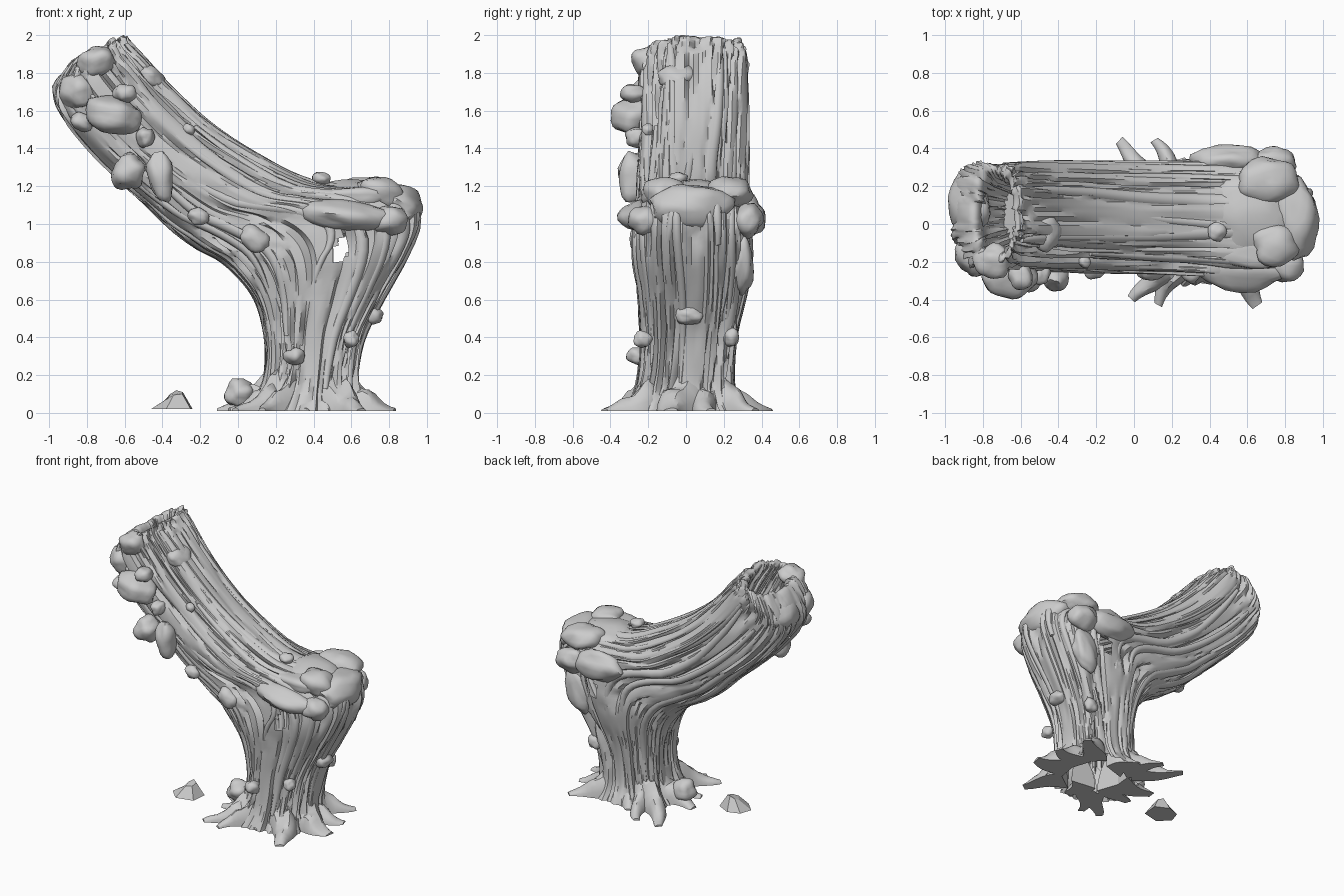
import bpy, bmesh, math, random
from mathutils import Vector, Matrix, noise

random.seed(4)

# Trunk sections: left/lower edge (x, z), right/upper edge (x, z), half width in y, centre y
RINGS = [
    (0.03, 0.01, 0.68, 0.01, 0.31, 0.00), (0.12, 0.12, 0.63, 0.12, 0.26, 0.00),
    (0.15, 0.28, 0.63, 0.25, 0.245, 0.01), (0.14, 0.45, 0.67, 0.42, 0.25, 0.02),
    (0.10, 0.60, 0.78, 0.63, 0.275, 0.03), (0.02, 0.72, 0.90, 0.84, 0.30, 0.03),
    (-0.08, 0.81, 0.96, 1.00, 0.30, 0.03), (-0.20, 0.87, 0.92, 1.13, 0.29, 0.03),
    (-0.30, 0.94, 0.72, 1.19, 0.28, 0.03), (-0.38, 1.01, 0.40, 1.22, 0.275, 0.035),
    (-0.47, 1.10, 0.10, 1.36, 0.275, 0.035), (-0.60, 1.22, -0.15, 1.52, 0.275, 0.04),
    (-0.75, 1.36, -0.36, 1.71, 0.275, 0.04), (-0.90, 1.53, -0.50, 1.87, 0.275, 0.04),
    (-0.97, 1.65, -0.57, 1.95, 0.275, 0.045), (-0.955, 1.75, -0.60, 1.985, 0.27, 0.05),
    (-0.87, 1.87, -0.62, 1.985, 0.25, 0.05), (-0.81, 1.86, -0.64, 1.95, 0.21, 0.05),
    (-0.78, 1.70, -0.56, 1.82, 0.18, 0.05), (-0.68, 1.55, -0.50, 1.68, 0.14, 0.05)]


def ring_at(u):
    """Smooth interpolation of the sections, u from 0 to 1."""
    s = min(max(u, 0), 0.99999) * (len(RINGS) - 1)
    i, t = int(s), s % 1
    p = [RINGS[min(max(i + k, 0), len(RINGS) - 1)] for k in (-1, 0, 1, 2)]
    return [0.5 * (2 * b + (c - a) * t + (2 * a - 5 * b + 4 * c - d) * t * t
                   + (3 * b - a - 3 * c + d) * t ** 3) for a, b, c, d in zip(*p)]


def surface(u, a, off=0.0):
    lx, lz, rx, rz, hw, cy = ring_at(u)
    se = lambda v: math.copysign(abs(v) ** 0.78, v)
    c = Vector(((lx + rx) / 2, cy, (lz + rz) / 2))
    d = Vector(((rx - lx) / 2, 0, (rz - lz) / 2)) * se(math.cos(a)) + Vector((0, hw * se(math.sin(a)), 0))
    return c + d + d.normalized() * off


def bark(u, a):
    """Long grooves running up the wood plus broad unevenness."""
    p = Vector((math.cos(a), math.sin(a), 0))
    n = noise.noise(p * 4.2 + Vector((0, 0, u * 2.6)))
    m = noise.noise(p * 8 + Vector((5, 2, u * 4)))
    return (0.015 - 0.04 * max(0, 1 - abs(n) / 0.14) - 0.014 * max(0, 1 - abs(m) / 0.15)
            + 0.03 * noise.noise(p * 2 + Vector((9, 1, u * 5))))


def finish(name, bm, angle=40):
    bmesh.ops.recalc_face_normals(bm, faces=bm.faces)
    me = bpy.data.meshes.new(name)
    bm.to_mesh(me)
    bm.free()
    me.shade_smooth()
    me.set_sharp_from_angle(angle=math.radians(angle))
    ob = bpy.data.objects.new(name, me)
    bpy.context.collection.objects.link(ob)
    return ob


def skin(bm, rows):
    for r, s in zip(rows, rows[1:]):
        for j in range(len(r)):
            k = (j + 1) % len(r)
            bm.faces.new((r[j], r[k], s[k], s[j]))


# Leaning hollow trunk
NU, NA = 120, 128
bm = bmesh.new()
rows = []
for i in range(NU + 1):
    u = i / NU
    row = []
    for j in range(NA):
        a = 2 * math.pi * j / NA
        fade = 1 if u < 0.8 else 0.6
        p = surface(u, a, bark(u, a) * fade)
        if 0.82 < u < 0.91:  # ragged broken rim
            p.z += 0.03 * noise.noise(Vector((math.cos(a) * 3, math.sin(a) * 3, 7)))
        p.z = min(max(p.z, 0.01), 2.0)
        row.append(bm.verts.new(p))
    rows.append(row)
skin(bm, rows)
bm.faces.new(rows[-1])
# Small gap in the fork
gap = [f for f in bm.faces if len(f.verts) == 4 and abs(f.calc_center_median().y - 0.03) > 0.15
       and ((f.calc_center_median().x - 0.55 - 0.3 * (f.calc_center_median().z - 0.87)) / 0.04) ** 2
       + ((f.calc_center_median().z - 0.87) / 0.075) ** 2 < 1]
bmesh.ops.delete(bm, geom=gap, context='FACES')
finish("trunk", bm, 35)


# Raised strands of wood along the trunk
def strand(name, a, u0, u1, r, bend):
    bm = bmesh.new()
    rows = []
    for i in range(25):
        t = i / 24
        u = u0 + (u1 - u0) * t
        ang = a + bend * math.sin(t * math.pi * 1.3) + 0.04 * math.sin(9 * t + a)
        c = surface(u, ang, 0.0)
        tan = (surface(u + 0.01, ang) - surface(u - 0.01, ang)).normalized()
        out = surface(u, ang, 1.0) - c
        side = tan.cross(out).normalized()
        w = r * math.sin(math.pi * (0.06 + 0.88 * t)) ** 0.5
        rows.append([bm.verts.new(c + side * math.cos(q) * w * 1.3 + out * math.sin(q) * w)
                     for q in (k * math.pi / 4 for k in range(8))])
    skin(bm, rows)
    bm.faces.new(rows[0])
    bm.faces.new(rows[-1])
    finish(name, bm, 50)


for k in range(16):
    a = 2 * math.pi * (k + random.uniform(-0.3, 0.3)) / 16
    u0 = random.uniform(0.04, 0.3)
    strand(f"wood_strand_{k + 1}", a, u0, random.uniform(0.55, 0.76),
           random.uniform(0.016, 0.028), random.uniform(-0.12, 0.12))


# Rounded burls and growths: centre, radii, tilt about y in degrees
def burl(name, c, r, tilt=0, rough=0.25):
    bm = bmesh.new()
    bmesh.ops.create_icosphere(bm, subdivisions=3, radius=1)
    m = Matrix.Translation(c) @ Matrix.Rotation(math.radians(tilt), 4, 'Y')
    seed = Vector(c) * 11
    for v in bm.verts:
        v.co *= 1 + rough * noise.noise(v.co * 1.4 + seed)
        v.co = m @ Vector([x * s for x, s in zip(v.co, r)])
        v.co.z = max(v.co.z, 0.01)
    finish(name, bm, 45)


LOG_BURLS = [
    ((-0.66, -0.28, 1.58), (0.15, 0.12, 0.10), 10), ((-0.60, -0.28, 1.69), (0.065, 0.07, 0.05), 0),
    ((-0.75, -0.20, 1.86), (0.10, 0.09, 0.08), -25), ((-0.83, -0.22, 1.54), (0.06, 0.06, 0.05), 30),
    ((-0.49, -0.26, 1.46), (0.05, 0.06, 0.055), 0), ((-0.58, -0.27, 1.28), (0.09, 0.09, 0.10), 30),
    ((-0.41, -0.28, 1.25), (0.07, 0.08, 0.13), -8), ((-0.21, -0.25, 1.04), (0.06, 0.04, 0.045), 20),
    ((0.09, -0.25, 0.92), (0.09, 0.05, 0.06), 35), ((-0.46, -0.05, 1.78), (0.085, 0.10, 0.055), 40),
    ((-0.26, -0.20, 1.50), (0.035, 0.03, 0.03), 40), ((0.44, -0.04, 1.24), (0.05, 0.05, 0.035), 15),
    ((-0.87, 0.10, 1.72), (0.10, 0.17, 0.12), 40), ((-0.84, -0.16, 1.70), (0.11, 0.11, 0.10), 40)]
STUMP_BURLS = [
    ((0.56, -0.24, 1.05), (0.23, 0.11, 0.08), 5), ((0.62, -0.13, 1.14), (0.20, 0.11, 0.06), 0),
    ((0.75, -0.11, 1.16), (0.13, 0.11, 0.09), 15), ((0.71, 0.22, 1.17), (0.17, 0.13, 0.085), 8),
    ((0.85, 0.03, 1.09), (0.14, 0.22, 0.12), 25), ((0.50, 0.34, 1.04), (0.19, 0.08, 0.11), 0),
    ((0.74, 0.33, 1.02), (0.12, 0.08, 0.09), 0), ((0.80, -0.22, 1.02), (0.10, 0.09, 0.08), 0),
    ((0.60, 0.05, 1.16), (0.22, 0.20, 0.07), 0), ((0.70, 0.30, 0.78), (0.09, 0.06, 0.16), 20)]
KNOTS = [
    ((0.30, -0.25, 0.30), (0.055, 0.06, 0.045), 0), ((0.60, -0.23, 0.39), (0.04, 0.05, 0.045), 0),
    ((0.71, 0.02, 0.52), (0.06, 0.08, 0.05), 20), ((0.60, 0.24, 0.40), (0.05, 0.04, 0.05), 0),
    ((0.01, 0.00, 0.10), (0.08, 0.08, 0.08), 0)]
for label, items in (("log_burl", LOG_BURLS), ("stump_burl", STUMP_BURLS), ("bark_knot", KNOTS)):
    for n, (c, r, tilt) in enumerate(items):
        burl(f"{label}_{n + 1}", c, r, tilt)


# Flat spreading roots
def root(name, tip, w0, h0):
    base = Vector((0.37 + (tip[0] - 0.37) * 0.42, tip[1] * 0.42, 0))
    end = Vector((tip[0], tip[1], 0))
    side = Vector((-(end - base).y, (end - base).x, 0)).normalized()
    bm = bmesh.new()
    rows = []
    for i in range(11):
        t = i / 10
        c = base.lerp(end, t) + side * 0.02 * math.sin(5 * t + tip[0] * 9)
        w, h = w0 * (1 - 0.72 * t), h0 * (1 - t) ** 1.4 + 0.015
        row = []
        for k in range(9):
            q = math.pi * k / 8
            v = c + side * w * math.cos(q)
            v.z = 0.01 + h * math.sin(q) * (1 + 0.5 * noise.noise(v * 12))
            row.append(bm.verts.new(v))
        rows.append(row)
    skin(bm, rows)
    bm.faces.new(rows[0])
    bm.faces.new(rows[-1])
    finish(name, bm, 30)


ROOTS = [(-0.11, 0.05, 0.11, 0.22), (-0.09, 0.43, 0.09, 0.18), (0.10, 0.44, 0.08, 0.2),
         (0.26, 0.35, 0.09, 0.2), (0.00, -0.41, 0.09, 0.2), (0.13, -0.43, 0.08, 0.2),
         (0.33, -0.31, 0.10, 0.2), (0.67, -0.42, 0.11, 0.2), (0.72, 0.38, 0.10, 0.2),
         (0.83, -0.08, 0.14, 0.22), (0.80, 0.14, 0.10, 0.18), (-0.04, -0.14, 0.09, 0.18)]
for n, (x, y, w, h) in enumerate(ROOTS):
    root(f"root_{n + 1}", (x, y), w, h)

# Loose wood chip on the ground
bm = bmesh.new()
low = [bm.verts.new((x, y, 0.02)) for x, y in
       ((-0.46, -0.13), (-0.38, -0.21), (-0.25, -0.18), (-0.24, -0.06), (-0.34, -0.01), (-0.43, -0.04))]
top = [bm.verts.new((-0.32 + (v.co.x + 0.32) * 0.35, -0.1 + (v.co.y + 0.1) * 0.4, z))
       for v, z in zip(low, (0.08, 0.095, 0.10, 0.11, 0.12, 0.10))]
skin(bm, [low, top])
bm.faces.new(low)
bm.faces.new(top)
finish("loose_chip", bm, 20)
